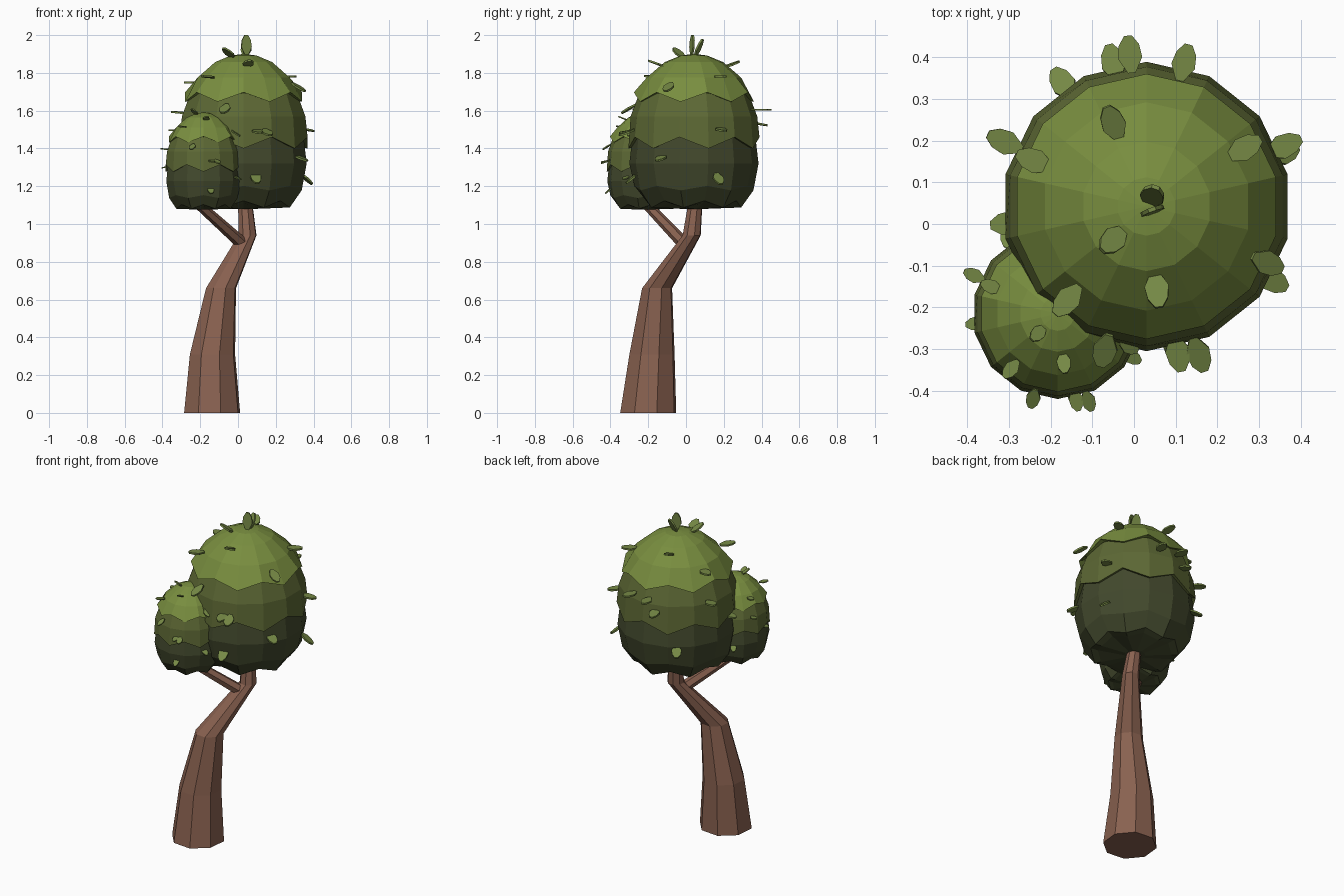
import bpy, bmesh
from math import sin, cos, pi, radians, atan2
from mathutils import Vector, Matrix

if "Cube" in bpy.data.objects:
    bpy.data.objects.remove(bpy.data.objects["Cube"])


def material(name, rgb):
    m = bpy.data.materials.new(name)
    m.diffuse_color = (*rgb, 1)
    m.use_nodes = True
    m.node_tree.nodes["Principled BSDF"].inputs["Base Color"].default_value = m.diffuse_color
    return m


BARK = material("bark", (0.25, 0.12, 0.08))
TOP = material("foliage_light", (0.19, 0.27, 0.05))
MID = material("foliage_mid", (0.11, 0.14, 0.035))
LOW = material("foliage_dark", (0.055, 0.066, 0.026))
LEAF = material("leaf", (0.18, 0.25, 0.06))


def finish(bm, name, mat):
    bmesh.ops.recalc_face_normals(bm, faces=bm.faces)
    me = bpy.data.meshes.new(name)
    bm.to_mesh(me)
    bm.free()
    me.materials.append(mat)
    ob = bpy.data.objects.new(name, me)
    bpy.context.collection.objects.link(ob)
    return ob


def skin(bm, rings):
    """Bridge consecutive vertex rings and cap both ends."""
    loops = [[bm.verts.new(p) for p in ring] for ring in rings]
    n = len(loops[0])
    for a, b in zip(loops, loops[1:]):
        for i in range(n):
            bm.faces.new((a[i], a[(i + 1) % n], b[(i + 1) % n], b[i]))
    bm.faces.new(loops[0])
    bm.faces.new(loops[-1])


def tube(name, path, sides, tilt=None):
    rot = Vector((0, 0, 1)).rotation_difference(tilt).to_matrix() if tilt else Matrix.Identity(3)
    rings = []
    for x, y, z, r in path:
        ring = []
        for i in range(sides):
            a = radians(17) + 2 * pi * i / sides
            ring.append(Vector((x, y, z)) + rot @ Vector((r * cos(a), r * sin(a), 0)))
        rings.append(ring)
    bm = bmesh.new()
    skin(bm, rings)
    return finish(bm, name, BARK)


# Trunk and side branch
tube("trunk", [(-0.137, -0.2, 0, 0.155), (-0.135, -0.18, 0.31, 0.125),
               (-0.09, -0.153, 0.66, 0.083), (0.05, 0.03, 0.94, 0.05),
               (0.035, 0.055, 1.16, 0.036)], 8)
start, end = Vector((0.03, -0.005, 0.89)), Vector((-0.215, -0.215, 1.11))
tube("branch", [(*start, 0.034), (*end, 0.026)], 6, end - start)

# Foliage layers: (radius, height above crown base, zigzag amount)
LAYERS = [
    ("crown_top", TOP, [(0.004, 0.83, 0), (0.07, 0.822, 0), (0.155, 0.787, 0), (0.25, 0.705, 0),
                        (0.318, 0.602, 0.025), (0.29, 0.606, 0.025)]),
    ("crown_middle", MID, [(0.20, 0.69, 0), (0.29, 0.62, 0), (0.335, 0.50, 0),
                           (0.347, 0.36, -0.03), (0.32, 0.365, -0.03)]),
    ("crown_bottom", LOW, [(0.24, 0.50, 0), (0.322, 0.42, 0), (0.342, 0.25, 0),
                           (0.315, 0.12, 0.012), (0.25, 0.035, 0.018), (0.21, 0.028, 0.012),
                           (0.06, 0.01, 0)]),
]

# Leaves on a crown: (x, y, height, pitch in degrees) of each leaf's middle
LEAVES = [
    (-0.08, 0.20, 0.775, 20), (-0.08, -0.08, 0.835, 35), (-0.19, -0.225, 0.71, 5),
    (0.025, -0.20, 0.78, 20), (0.235, 0.14, 0.71, 0), (0.29, -0.135, 0.655, -30),
    (-0.27, 0.11, 0.68, 0), (-0.34, 0.155, 0.52, 5), (-0.20, 0.295, 0.23, -25),
    (-0.08, 0.345, 0.46, -10), (-0.04, 0.365, 0.535, 0), (0.09, 0.345, 0.535, 0),
    (0.33, 0.145, 0.43, -10), (0.33, 0.13, 0.17, -40), (0.30, -0.175, 0.28, -20),
    (0.075, -0.352, 0.42, -10), (0.125, -0.355, 0.415, -20), (0.065, -0.325, 0.175, -40),
    (-0.10, -0.345, 0.54, -30), (-0.33, -0.04, 0.37, -10),
]


def add_leaf(bm, mat, length=0.09, width=0.058):
    outline = [(-0.5, -0.16), (-0.5, 0.16), (-0.1, 0.5), (0.25, 0.42),
               (0.5, 0.16), (0.5, -0.16), (0.25, -0.42), (-0.1, -0.5)]
    skin(bm, [[mat @ Vector((u * length, v * width, z)) for u, v in outline]
              for z in (-0.005, 0.005)])


def crown(prefix, origin, scale, zscale, upright):
    o = Vector(origin)
    place = Matrix.Translation(o) @ Matrix.Diagonal((scale, scale, zscale, 1))
    for name, mat, profile in LAYERS:
        rings = []
        for r, z, zig in profile:
            ring = []
            for i in range(14):
                a = -pi / 2 + 2 * pi * i / 14
                ring.append(place @ Vector((r * cos(a), r * sin(a), z + zig * (-1) ** i)))
            rings.append(ring)
        bm = bmesh.new()
        skin(bm, rings)
        finish(bm, prefix + "_" + name, mat)
    bm = bmesh.new()
    for x, y, z, pitch in LEAVES:
        add_leaf(bm, place @ Matrix.Translation((x, y, z))
                 @ Matrix.Rotation(atan2(y, x), 4, 'Z')
                 @ Matrix.Rotation(radians(-pitch), 4, 'Y'))
    # Upright sprig on the crown's peak
    if upright:
        for y, z, turn, pitch in [(-0.01, 0.877, -70, 93), (0.025, 0.86, 70, 65)]:
            add_leaf(bm, place @ Matrix.Translation((0.014, y, z))
                     @ Matrix.Rotation(radians(turn), 4, 'Z')
                     @ Matrix.Rotation(radians(-pitch), 4, 'Y'), 0.106)
    finish(bm, prefix + "_leaves", LEAF)


crown("large", (0.03, 0.042, 1.07), 1.0, 1.0, True)
crown("small", (-0.183, -0.215, 1.07), 0.59, 0.627, False)
